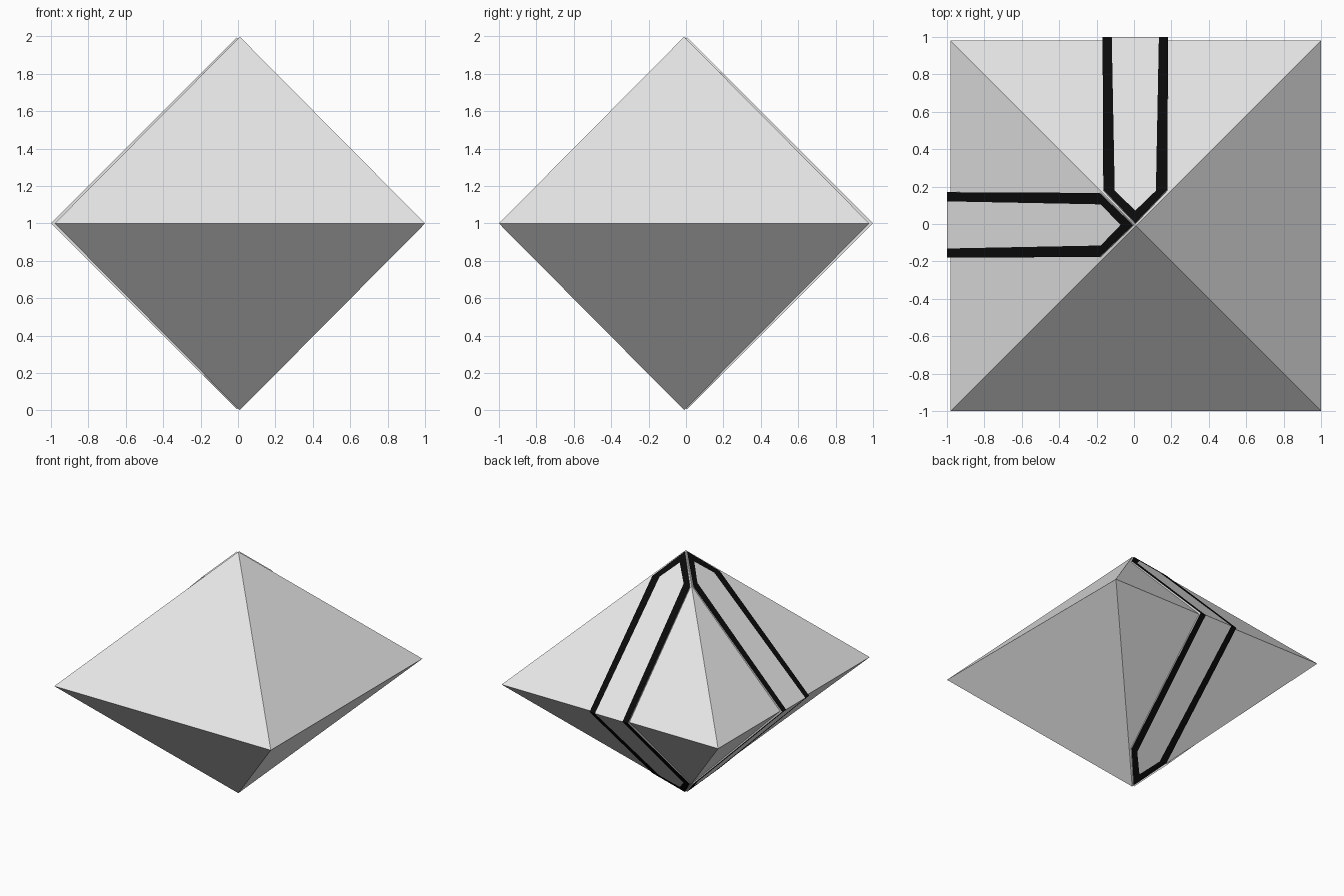
import bpy, bmesh
from mathutils import Vector

if "Cube" in bpy.data.objects:
    bpy.data.objects.remove(bpy.data.objects["Cube"])


def material(name, v):
    m = bpy.data.materials.new(name)
    m.diffuse_color = (v, v, v, 1)
    m.use_nodes = True
    m.node_tree.nodes["Principled BSDF"].inputs["Base Color"].default_value = m.diffuse_color
    return m


grey = material("light grey", 0.8)
black = material("black", 0.003)


def finish(bm, name):
    bmesh.ops.remove_doubles(bm, verts=bm.verts, dist=1e-5)
    bmesh.ops.recalc_face_normals(bm, faces=bm.faces)
    me = bpy.data.meshes.new(name)
    bm.to_mesh(me)
    bm.free()
    me.materials.append(grey)
    me.materials.append(black)
    ob = bpy.data.objects.new(name, me)
    bpy.context.collection.objects.link(ob)
    return ob


# Body: two square pyramids sharing one base edge loop
bm = bmesh.new()
ring = [bm.verts.new((x, y, 1)) for x, y in ((-.98, -1), (1, -1), (1, .98), (-.98, .98))]
for z in (0.002, 1.998):
    tip = bm.verts.new((.01, -.01, z))
    for i in range(4):
        bm.faces.new((ring[i], ring[(i + 1) % 4], tip))
finish(bm, "octahedron_body")

# Strap outlines: (distance out from axis, sideways offset)
OUTER = [(1, -.175), (.185, -.171), (.006, 0), (.185, .171), (1, .175)]
INNER = [(1, -.126), (.178, -.11), (.072, 0), (.178, .11), (1, .126)]


def strap(name, place):
    """Thin plate folded over the equator, with a black painted border."""
    bm = bmesh.new()
    for sign in (1, -1):
        def vert(d, s, sunk=False):
            h = 1 - d
            if sunk:  # mitred at the equator, square to the face elsewhere
                d, h = (d - .02, h) if d == 1 else (d - .01, h - .01)
            x, y = place(d, s)
            return bm.verts.new((x, y, 1 + sign * h))

        outer = [vert(*p) for p in OUTER]
        inner = [vert(*p) for p in INNER]
        base = [vert(*p, sunk=True) for p in OUTER]
        bm.faces.new(inner)
        bm.faces.new(base)
        for i in range(4):
            bm.faces.new((outer[i], outer[i + 1], inner[i + 1], inner[i])).material_index = 1
            bm.faces.new((outer[i], outer[i + 1], base[i + 1], base[i]))
    finish(bm, name)


strap("left_strap", lambda d, s: (-d, s - .005))
strap("back_strap", lambda d, s: (s + .007, d))
